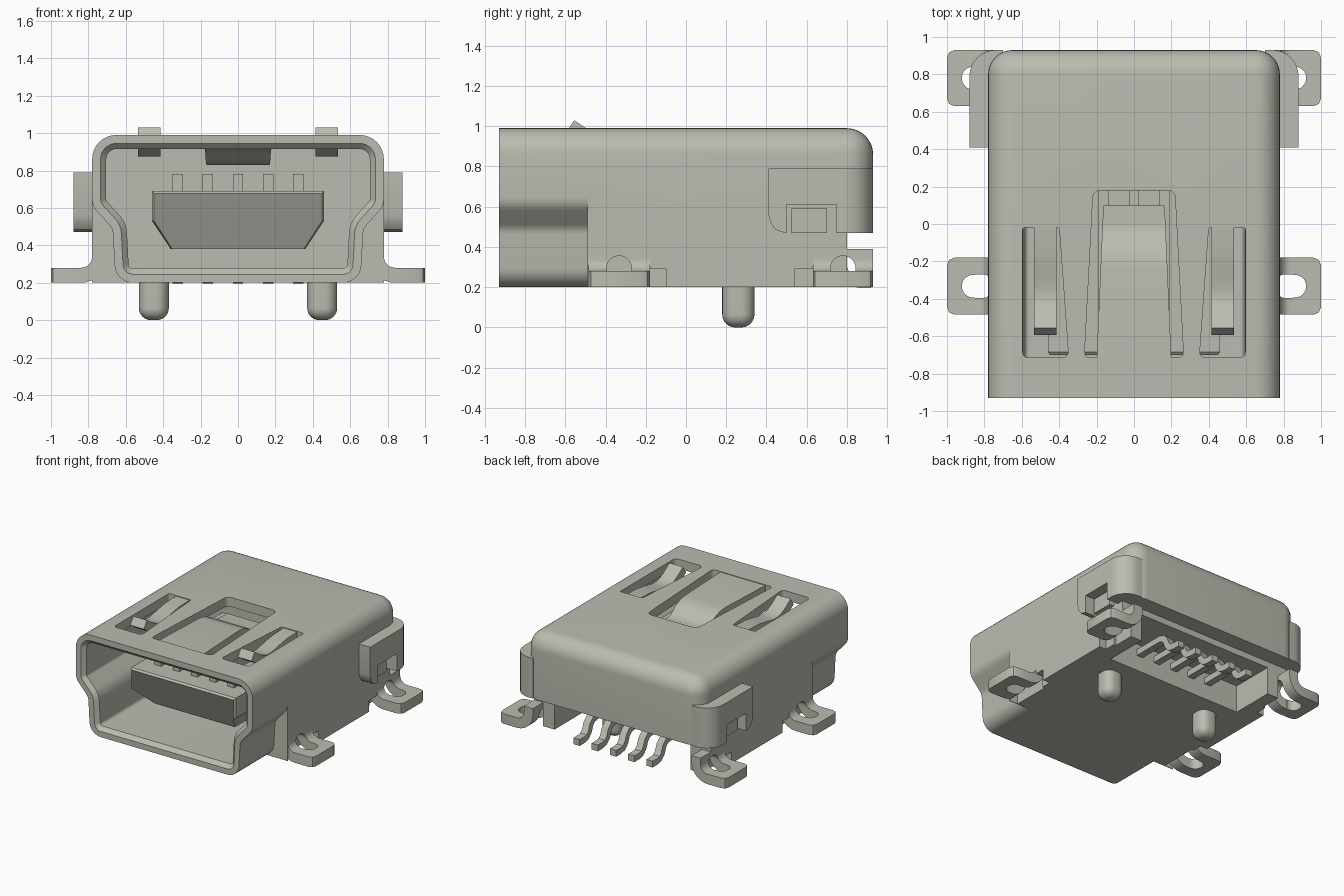
import bpy, bmesh, math
from mathutils import Vector

if "Cube" in bpy.data.objects:
    bpy.data.objects.remove(bpy.data.objects["Cube"])

metal = bpy.data.materials.new("warm_grey_metal")
metal.use_nodes = True
metal.diffuse_color = (0.5, 0.5, 0.44, 1)
metal.node_tree.nodes["Principled BSDF"].inputs["Base Color"].default_value = (0.5, 0.5, 0.44, 1)


def make(name, bm):
    bmesh.ops.recalc_face_normals(bm, faces=bm.faces)
    me = bpy.data.meshes.new(name)
    bm.to_mesh(me)
    bm.free()
    me.materials.append(metal)
    ob = bpy.data.objects.new(name, me)
    bpy.context.collection.objects.link(ob)
    return ob


def loft(name, rings):
    """Closed solid through rings of equal point count."""
    bm = bmesh.new()
    vs = [[bm.verts.new(p) for p in r] for r in rings]
    n = len(rings[0])
    for a, b in zip(vs, vs[1:]):
        for i in range(n):
            bm.faces.new((a[i], a[(i + 1) % n], b[(i + 1) % n], b[i]))
    bm.faces.new(vs[0])
    bm.faces.new(vs[-1])
    return make(name, bm)


def prism(name, pts, lo, hi, axis):
    """Extrude a 2D outline along the given axis."""
    put = {"x": lambda p, t: (t, p[0], p[1]),
           "y": lambda p, t: (p[0], t, p[1]),
           "z": lambda p, t: (p[0], p[1], t)}[axis]
    return loft(name, [[put(p, t) for p in pts] for t in (lo, hi)])


def box(name, lo, hi, r=0, pred=None):
    """Box whose edges chosen by pred(midpoint in -1..1) are rounded."""
    bm = bmesh.new()
    bmesh.ops.create_cube(bm, size=2)
    edges = [e for e in bm.edges if pred and pred(*((e.verts[0].co + e.verts[1].co) / 2))]
    lo, hi = Vector(lo), Vector(hi)
    for v in bm.verts:
        v.co = Vector([(lo[i] + hi[i]) / 2 + v.co[i] * (hi[i] - lo[i]) / 2 for i in range(3)])
    if edges:
        bmesh.ops.bevel(bm, geom=edges, offset=r, segments=8, profile=0.5, affect='EDGES')
    return make(name, bm)


def fillet(corners, n=7):
    """Round the corners (x, y, radius) of an outline."""
    out = []
    for i, (x, y, r) in enumerate(corners):
        p = Vector((x, y))
        a = (Vector(corners[i - 1][:2]) - p).normalized()
        b = (Vector(corners[(i + 1) % len(corners)][:2]) - p).normalized()
        if r == 0:
            out.append(p)
            continue
        half = a.angle(b) / 2
        c = p + (a + b).normalized() * (r / math.sin(half))
        s, e = p + a * (r / math.tan(half)) - c, p + b * (r / math.tan(half)) - c
        t = s.angle_signed(e)
        for k in range(n + 1):
            ang = -t * k / n
            out.append(c + Vector((s.x * math.cos(ang) - s.y * math.sin(ang),
                                   s.x * math.sin(ang) + s.y * math.cos(ang))))
    return out


def normals(path, closed):
    res = []
    n = len(path)
    for i in range(n):
        a = path[i - 1] if (closed or i) else path[i]
        b = path[(i + 1) % n] if (closed or i < n - 1) else path[i]
        d = (b - a).normalized()
        res.append(Vector((d.y, -d.x)))
    return res


def strip(name, path, thick, lo, hi, axis):
    """Bent sheet metal: thicken an open path, then extrude it."""
    path = [Vector(p) for p in path]
    ns = normals(path, False)
    pts = [p + n * thick / 2 for p, n in zip(path, ns)]
    pts += [p - n * thick / 2 for p, n in reversed(list(zip(path, ns)))]
    return prism(name, pts, lo, hi, axis)


def cut(ob, *cutters):
    for c in cutters:
        m = ob.modifiers.new("cut", 'BOOLEAN')
        m.operation, m.solver, m.object = 'DIFFERENCE', 'EXACT', c
        bpy.context.view_layer.update()
        me = bpy.data.meshes.new_from_object(
            ob.evaluated_get(bpy.context.evaluated_depsgraph_get()))
        ob.modifiers.clear()
        ob.data = me
    for c in cutters:
        bpy.data.objects.remove(c)


# Mouth outline, clockwise seen from the front
right = [(0.78, 0.99, 0.13), (0.78, 0.61, 0.1), (0.67, 0.49, 0.08), (0.655, 0.2, 0.1)]
outline = fillet(right + [(-x, z, r) for x, z, r in reversed(right)])


def inner(d, y):
    return [(p.x + n.x * d, y, p.y + n.y * d) for p, n in zip(outline, normals(outline, True))]


# Shell: block with rounded top and back corners
shell = box("shell", (-0.78, -0.93, 0.2), (0.78, 0.93, 0.99), 0.13,
            lambda x, y, z: (z > 0.5 and (abs(x) > 0.5 or y > 0.5)) or (abs(x) > 0.5 and y > 0.5))
waist = [p for p in outline if p.x > 0 and p.y < 0.8]
for s in (1, -1):
    side = [(s * p.x, p.y) for p in waist]
    side += [(s * waist[-1].x, 0.1), (s * 0.95, 0.1), (s * 0.95, waist[0].y)]
    cut(shell, prism("waist_cutter", side, -1.0, -0.49, "y"))
# Cavity with chamfered lip, then rear step and underside recess
cut(shell, loft("cavity", [inner(0.045, -0.96), inner(0.045, -0.93), inner(0.075, -0.90), inner(0.075, 0.3)]),
    box("rear_step", (-1, 0.8, 0.1), (1, 1, 0.47)),
    box("recess", (-0.6, 0.45, 0.1), (0.6, 0.9, 0.42)))

# Spring slots in the roof
centre_slot = [(-0.265, -0.715, 0.03), (-0.218, 0.18, 0.04), (0.218, 0.18, 0.04), (0.265, -0.715, 0.03)]
cut(shell, prism("slot", fillet(centre_slot), 0.8, 1.1, "z"))
for s in (1, -1):
    slot = [(0.35, -0.715, 0.03), (0.40, -0.02, 0.01), (0.595, -0.02, 0.01), (0.595, -0.715, 0.03)]
    slot = [(x - 0.475 + s * 0.475 if s > 0 else -x, y, r) for x, y, r in slot]
    if s < 0:
        slot.reverse()
    cut(shell, prism("slot", fillet(slot), 0.8, 1.1, "z"))

# Centre spring, tapering to the rear
centre = strip("centre_spring", [(-0.73, 0.95), (-0.24, 0.95), (-0.18, 0.942), (-0.13, 0.92), (-0.09, 0.89),
                                 (-0.05, 0.87), (0, 0.865), (0.1, 0.865)], 0.07, -0.2, 0.2, "x")
for v in centre.data.vertices:
    v.co.x *= 1 - 0.18 * (v.co.y + 0.73) / 0.83
# Join between spring root and roof
box("spring_root", (-0.2, -0.76, 0.915), (0.2, -0.71, 0.985))


def foot(name, s, y0, y1):
    """Bent mounting foot with a slot running through the bend."""
    yc = (y0 + y1) / 2
    cut(shell, box("foot_gap", (min(s * 0.7, s * 0.95), y0, 0.1), (max(s * 0.7, s * 0.95), y1, 0.385)))
    bend = [(0.74, 0.39), (0.74, 0.34)]
    bend += [(0.84 - 0.1 * math.cos(a), 0.34 - 0.1 * math.sin(a))
             for a in (math.pi / 2 * k / 8 for k in range(1, 9))]
    bend += [(1.0, 0.24)]
    f = strip(name, [(s * x, z) for x, z in bend], 0.08, y0, y1, "y")
    flat = box("slot_flat", (min(s * 0.6, s * 0.92), yc - 0.06, 0.1), (max(s * 0.6, s * 0.92), yc + 0.06, 0.292),
               0.058, lambda x, y, z: x * s > 0.5 and abs(y) > 0.5)
    wall = box("slot_wall", (min(s * 0.6, s * 0.85), yc - 0.062, 0.15), (max(s * 0.6, s * 0.85), yc + 0.062, 0.355),
               0.06, lambda x, y, z: z > 0.5 and abs(y) > 0.5)
    cut(f, flat, wall)
    # Rounded outer plan corners
    for yy in (y0, y1):
        d = 1 if yy == y0 else -1
        tip = [(s * 1.01, yy - d * 0.01), (s * 0.96, yy - d * 0.01), (s * 0.96, yy),
               (s * 0.988, yy + d * 0.012), (s * 1.0, yy + d * 0.04), (s * 1.01, yy + d * 0.04)]
        cut(f, prism("corner_cutter", tip, 0.1, 0.3, "z"))


for s, tag in ((1, "left"), (-1, "right")):
    def sx(a, b):
        return min(s * a, s * b), max(s * a, s * b)

    foot("front_foot_" + tag, s, -0.485, -0.18)
    foot("rear_foot_" + tag, s, 0.63, 0.93)
    # Relief notches beside the feet
    for y0, y1 in ((-0.18, -0.1), (0.54, 0.63)):
        a, b = sx(0.72, 0.9)
        cut(shell, box("relief", (a, y0, 0.1), (b, y1, 0.29)))
    # Side spring with raised tip
    a, b = sx(0.415, 0.535)
    strip("side_spring_" + tag, [(0.0, 0.95), (-0.15, 0.945), (-0.25, 0.928), (-0.33, 0.912), (-0.40, 0.91),
                                 (-0.45, 0.925), (-0.50, 0.95), (-0.575, 1.0)], 0.07, a, b, "x")
    # Rear cover wing with notch and catch
    a, b = sx(0.7, 0.88)
    wing = box("rear_wing_" + tag, (a, 0.41, 0.47), (b, 0.93, 0.79), 0.14,
               lambda x, y, z: x * s > 0.5 and y > 0.5)
    a, b = sx(0.775, 0.95)
    cut(wing, box("notch", (a, 0.5, 0.4), (b, 0.745, 0.61)),
        prism("wing_corner", [(0.40, 0.56), (0.41, 0.56), (0.42, 0.52), (0.445, 0.485), (0.49, 0.47),
                              (0.49, 0.45), (0.40, 0.45)], min(s * 0.6, s * 1), max(s * 0.6, s * 1), "x"))
    a, b = sx(0.76, 0.82)
    box("catch_" + tag, (a, 0.525, 0.47), (b, 0.70, 0.59))
    # Locating pin
    box("pin_" + tag, (s * 0.45 - 0.08, 0.18, 0), (s * 0.45 + 0.08, 0.34, 0.23), 0.065,
        lambda x, y, z: z < 0.5)

# Tongue with a sloped lower front
section = [(-0.46, 0.69), (0.46, 0.69), (0.46, 0.53), (0.36, 0.38), (-0.36, 0.38), (-0.46, 0.53)]
tongue = loft("tongue", [[(x * 0.975, -0.7 + (0.15 if z < 0.5 else 0), z - (0.012 if z > 0.6 else 0)) for x, z in section],
                         [(x, -0.685 + (0.15 if z < 0.5 else 0), z) for x, z in section],
                         [(x, 0.32, z) for x, z in section]])

# Contacts: strips on the tongue and tails at the rear
for i in range(5):
    x = (i - 2) * 0.161
    box(f"contact_{i + 1}", (x - 0.028, -0.55, 0.68), (x + 0.028, 0.32, 0.78))
    strip(f"contact_tail_{i + 1}", [(0.43, 0.35), (0.70, 0.35), (0.74, 0.34), (0.77, 0.31), (0.79, 0.26),
                                    (0.82, 0.23), (0.86, 0.222), (0.92, 0.222)], 0.05, x - 0.028, x + 0.028, "x")

for ob in bpy.context.collection.objects:
    ob.select_set(ob.type == 'MESH')
bpy.context.view_layer.objects.active = shell
bpy.ops.object.shade_smooth_by_angle(angle=math.radians(30))
